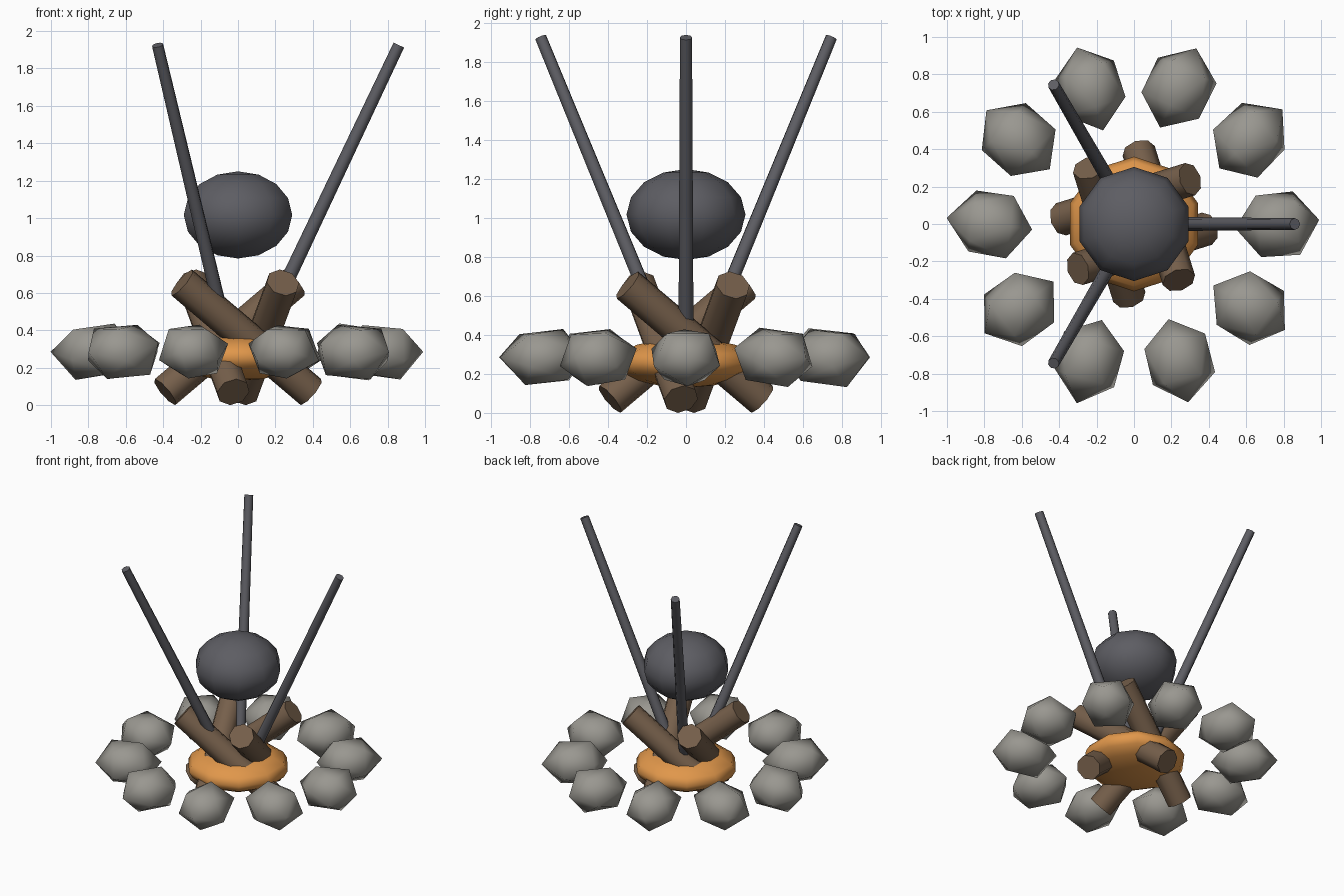
import bpy, math, random
from mathutils import Vector, Matrix

cube = bpy.data.objects.get("Cube")
if cube:
    bpy.data.objects.remove(cube, do_unlink=True)
random.seed(4)


def material(name, rgb):
    m = bpy.data.materials.new(name)
    m.use_nodes = True
    m.diffuse_color = (*rgb, 1)
    bsdf = m.node_tree.nodes["Principled BSDF"]
    bsdf.inputs["Base Color"].default_value = (*rgb, 1)
    bsdf.inputs["Roughness"].default_value = 0.9
    return m


STONE = material("stone grey", (0.32, 0.31, 0.28))
WOOD = material("log brown", (0.18, 0.115, 0.07))
EMBER = material("ember orange", (0.75, 0.31, 0.07))
IRON = material("iron grey", (0.11, 0.11, 0.125))


def finish(name, mat, angle=None):
    ob = bpy.context.object
    ob.name = ob.data.name = name
    ob.data.materials.append(mat)
    if angle is None:
        bpy.ops.object.shade_smooth()
    else:
        bpy.ops.object.shade_smooth_by_angle(angle=math.radians(angle))
    return ob


def rod(name, a, b, r1, r2, sides, mat):
    """Tapered rod from point a to point b."""
    a, b = Vector(a), Vector(b)
    d = b - a
    bpy.ops.mesh.primitive_cone_add(vertices=sides, radius1=r1, radius2=r2, depth=d.length,
                                    location=(a + b) / 2,
                                    rotation=d.to_track_quat('Z', 'Y').to_euler())
    return finish(name, mat, 50)


def flat_ball(name, radius, half_height, z, mat):
    """Squashed ball with ten sides."""
    bpy.ops.mesh.primitive_uv_sphere_add(segments=10, ring_count=8, radius=1, location=(0, 0, z))
    ob = bpy.context.object
    # turn so that a corner points along y
    ob.data.transform(Matrix.Diagonal((radius, radius, half_height, 1))
                      @ Matrix.Rotation(math.radians(90) - math.atan2(
                          *max((v.co.y, v.co.x) for v in ob.data.vertices)), 4, 'Z'))
    return finish(name, mat)


# Ring of stones, each long axis pointing outward
for i in range(10):
    a = i * math.tau / 10
    bpy.ops.mesh.primitive_ico_sphere_add(subdivisions=1, radius=1)
    ob = bpy.context.object
    ob.data.transform(Matrix.Diagonal((0.18, 0.2, 0.232, 1)))
    for v in ob.data.vertices:
        v.co *= random.uniform(0.95, 1.04)
    ob.data.transform(Matrix.Rotation(math.radians(90), 4, 'Y')
                      @ Matrix.Rotation(random.uniform(-0.15, 0.15), 4, 'X'))
    ob.data.transform(Matrix.Diagonal((1, 1, 0.92, 1)))
    ob.location = (0.765 * math.cos(a), 0.765 * math.sin(a), 0.285)
    ob.rotation_euler.z = a
    finish(f"ring_stone_{i + 1}", STONE)

# Bed of embers
flat_ball("ember_bed", 0.36, 0.128, 0.258, EMBER)

# Four crossed logs
for i in range(4):
    turn = Matrix.Rotation(i * math.pi / 2, 3, 'Z')
    rod(f"log_{i + 1}", turn @ Vector((-0.39, 0.025, 0.07)),
        turn @ Vector((0.30, 0.24, 0.655)), 0.09, 0.09, 8, WOOD)

# Three splayed poles
for i in range(3):
    turn = Matrix.Rotation(i * math.tau / 3, 3, 'Z')
    rod(f"pole_{i + 1}", turn @ Vector((0.09, 0, 0.3)),
        turn @ Vector((0.86, 0, 1.925)), 0.039, 0.031, 8, IRON)

# Pot hanging over the fire
flat_ball("pot", 0.305, 0.233, 1.017, IRON)
